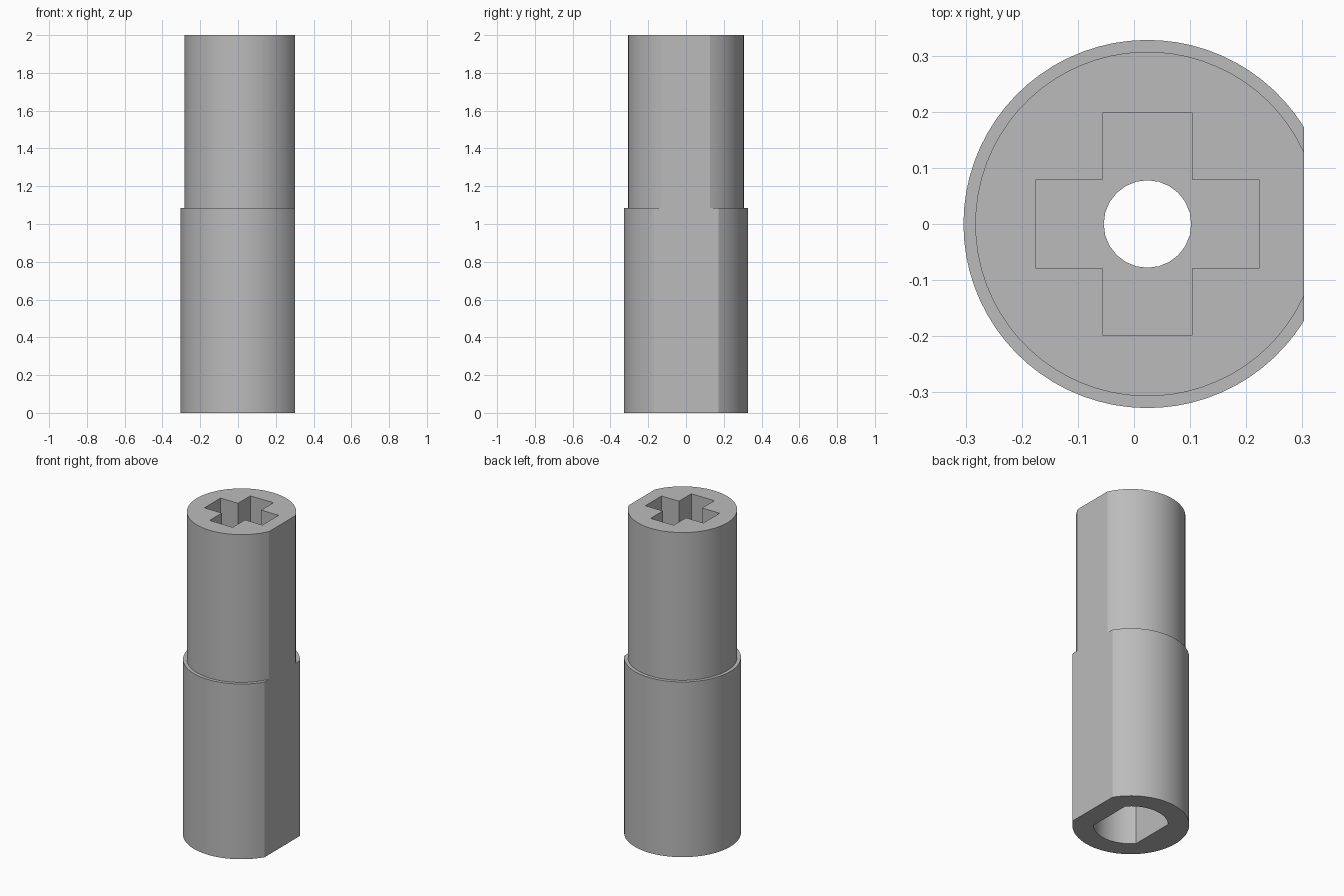
import bpy
import bmesh
from math import cos, sin, acos, pi, radians

if "Cube" in bpy.data.objects:
    bpy.data.objects.remove(bpy.data.objects["Cube"], do_unlink=True)

AXIS_X = 0.024          # bore axis; the flat pulls the bounds off centre
FLAT = 0.279            # outer flat, measured from the axis
SHOULDER = 1.085
TOP = 2.0

grey = bpy.data.materials.new("plain grey")
grey.use_nodes = True
colour = (0.5, 0.5, 0.5, 1)
grey.diffuse_color = colour
grey.node_tree.nodes["Principled BSDF"].inputs["Base Color"].default_value = colour


def arc(radius, start, end, steps):
    return [(radius * cos(start + (end - start) * i / steps),
             radius * sin(start + (end - start) * i / steps)) for i in range(steps + 1)]


def prism(name, outline, z0, z1):
    """Extrude a closed outline between two heights."""
    bm = bmesh.new()
    face = bm.faces.new([bm.verts.new((x + AXIS_X, y, z0)) for x, y in outline])
    top = bmesh.ops.extrude_face_region(bm, geom=[face])["geom"]
    verts = [v for v in top if isinstance(v, bmesh.types.BMVert)]
    bmesh.ops.translate(bm, verts=verts, vec=(0, 0, z1 - z0))
    bmesh.ops.recalc_face_normals(bm, faces=bm.faces)
    mesh = bpy.data.meshes.new(name)
    bm.to_mesh(mesh)
    bm.free()
    mesh.materials.append(grey)
    obj = bpy.data.objects.new(name, mesh)
    bpy.context.collection.objects.link(obj)
    return obj


def combine(body, tool, operation):
    mod = body.modifiers.new(tool.name, "BOOLEAN")
    mod.operation, mod.object, mod.solver = operation, tool, "EXACT"
    bpy.context.view_layer.objects.active = body
    bpy.ops.object.modifier_apply(modifier=mod.name)
    bpy.data.objects.remove(tool, do_unlink=True)


def flatted(radius):
    """Circle with one flat on the +x side."""
    a = acos(FLAT / radius)
    return arc(radius, a, 2 * pi - a, 60)


# Stepped sleeve with one flat side
sleeve = prism("coupler_sleeve", flatted(0.328), 0, SHOULDER)
combine(sleeve, prism("upper_sleeve", flatted(0.307), SHOULDER - 0.05, TOP), "UNION")

# Cross-shaped socket in the top
w, r = 0.079, 0.199
quarter = [(r, -w), (r, w), (w, w)]
cross = []
for turn in range(4):
    for x, y in quarter:
        for _ in range(turn):
            x, y = -y, x
        cross.append((x, y))
combine(sleeve, prism("cross_socket", cross, 1.09, TOP + 0.1), "DIFFERENCE")

# Round socket with two parallel flats in the bottom
a = acos(0.157 / 0.21)
double_flat = arc(0.21, a, pi - a, 20) + arc(0.21, pi + a, 2 * pi - a, 20)
combine(sleeve, prism("shaft_socket", double_flat, -0.1, 0.96), "DIFFERENCE")

# Small hole joining both sockets
combine(sleeve, prism("through_hole", arc(0.078, 0, 2 * pi, 24)[:-1], 0.9, 1.2), "DIFFERENCE")

# Smooth round walls, crisp edges
bpy.ops.object.select_all(action="DESELECT")
sleeve.select_set(True)
bpy.context.view_layer.objects.active = sleeve
bpy.ops.object.shade_smooth_by_angle(angle=radians(20))
